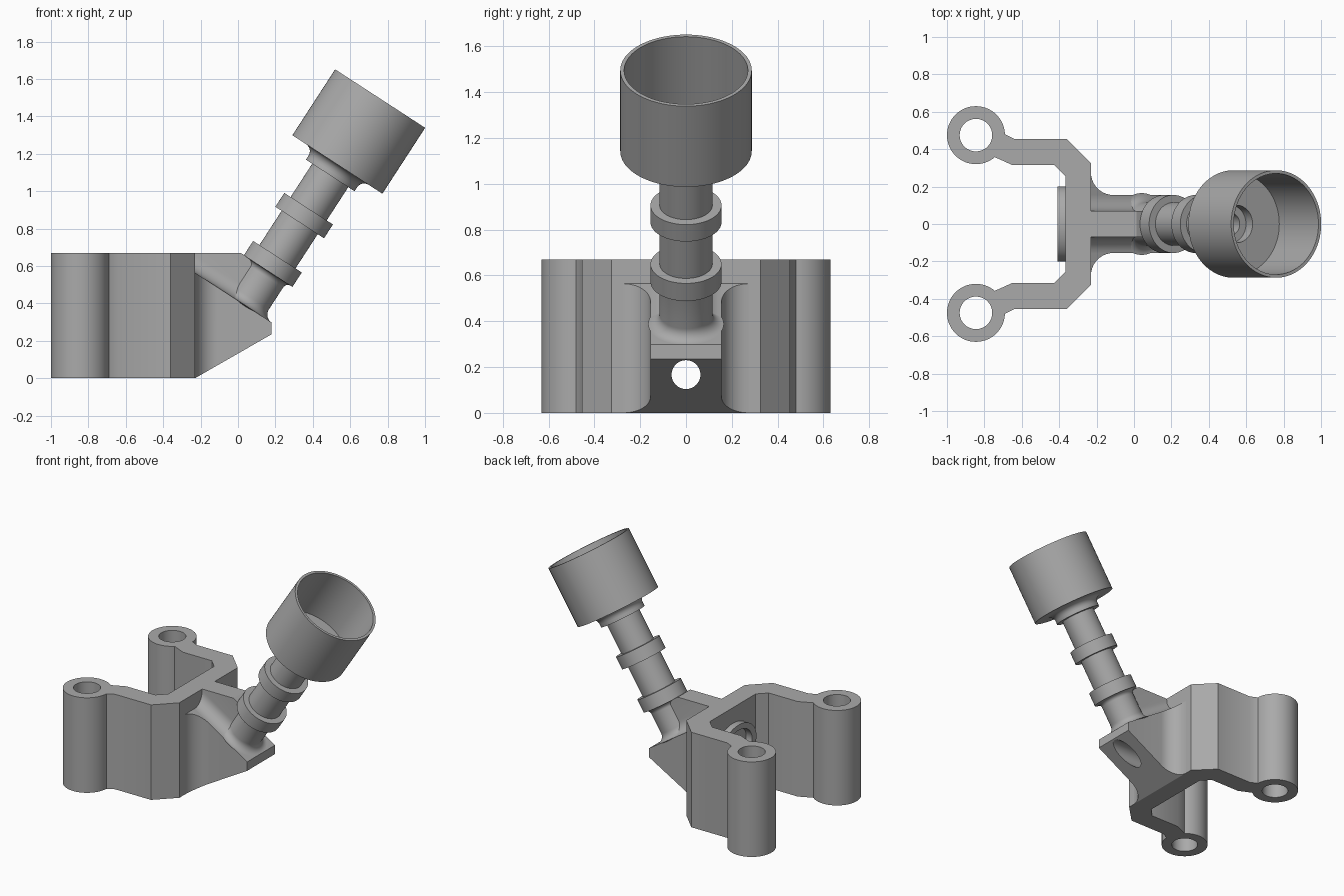
import bpy, bmesh, math
from mathutils import Matrix, Vector

cube = bpy.data.objects.get("Cube")
if cube:
    bpy.data.objects.remove(cube, do_unlink=True)

grey = bpy.data.materials.new("plain grey")
grey.use_nodes = True
grey.diffuse_color = (0.4, 0.4, 0.4, 1)
grey.node_tree.nodes["Principled BSDF"].inputs["Base Color"].default_value = (0.4, 0.4, 0.4, 1)

HEIGHT = 0.67
RIM = Vector((0.76, 0, 1.495))            # centre of the cup rim
TILT = math.radians(33)
AXIS = Vector((math.sin(TILT), 0, math.cos(TILT)))
SEAT = 1.32                               # distance from rim down to the sloped seat
FRAME = Matrix.Translation(RIM) @ Matrix.Rotation(TILT, 4, "Y")


def finish(name, bm, matrix=None):
    """Turn a bmesh into a shaded object."""
    if matrix:
        bm.transform(matrix)
    bmesh.ops.recalc_face_normals(bm, faces=bm.faces)
    mesh = bpy.data.meshes.new(name)
    bm.to_mesh(mesh)
    bm.free()
    mesh.materials.append(grey)
    obj = bpy.data.objects.new(name, mesh)
    bpy.context.collection.objects.link(obj)
    return obj


def smooth(obj):
    bpy.ops.object.select_all(action="DESELECT")
    obj.select_set(True)
    bpy.context.view_layer.objects.active = obj
    bpy.ops.object.shade_smooth_by_angle(angle=math.radians(30))


def extrude(points, vector):
    """Extrude a closed outline of 3D points."""
    bm = bmesh.new()
    face = bm.faces.new([bm.verts.new(p) for p in points])
    new = bmesh.ops.extrude_face_region(bm, geom=[face], use_keep_orig=True)["geom"]
    bmesh.ops.translate(bm, verts=[v for v in new if isinstance(v, bmesh.types.BMVert)], vec=vector)
    return bm


def trim(bm, point, normal):
    """Remove everything on the normal side of a plane and cap the cut."""
    bmesh.ops.bisect_plane(bm, geom=bm.verts[:] + bm.edges[:] + bm.faces[:],
                           plane_co=point, plane_no=normal, clear_outer=True)
    bmesh.ops.holes_fill(bm, edges=[e for e in bm.edges if e.is_boundary])


def lathe(profile, steps=96, loop=False):
    """Revolve (radius, z) points; a zero radius closes on the axis."""
    bm = bmesh.new()
    rings = []
    for r, z in profile:
        count = steps if r > 0 else 1
        rings.append([bm.verts.new((r * math.cos(2 * math.pi * i / steps),
                                    r * math.sin(2 * math.pi * i / steps), z)) for i in range(count)])
    pairs = list(zip(rings, rings[1:])) + ([(rings[-1], rings[0])] if loop else [])
    for a, b in pairs:
        for i in range(steps):
            j = (i + 1) % steps
            corners = [a[i % len(a)], a[j % len(a)], b[j % len(b)], b[i % len(b)]]
            bm.faces.new(list(dict.fromkeys(corners)))
    return bm


def arc(cx, cy, r, start, end, n=10):
    return [(cx + r * math.cos(math.radians(start + (end - start) * i / n)),
             cy + r * math.sin(math.radians(start + (end - start) * i / n))) for i in range(n + 1)]


def drill(obj, cutter):
    mod = obj.modifiers.new("hole", "BOOLEAN")
    mod.operation, mod.solver, mod.object = "DIFFERENCE", "EXACT", cutter
    bpy.context.view_layer.objects.active = obj
    bpy.ops.object.modifier_apply(modifier=mod.name)


# Bracket wall with two arms
half = [(-0.23, 0.325), (-0.36, 0.455), (-0.64, 0.455), (-0.69, 0.48), (-0.735, 0.43),
        (-0.75, 0.36), (-0.65, 0.315), (-0.425, 0.315), (-0.365, 0.255)]
outline = half + [(x, -y) for x, y in reversed(half)]
bracket = finish("bracket_wall", extrude([(x, y, 0) for x, y in outline], (0, 0, HEIGHT)))

# Hollow posts at the arm ends
for side, name in ((1, "left_post"), (-1, "right_post")):
    bm = lathe([(0.087, 0), (0.155, 0), (0.155, HEIGHT), (0.087, HEIGHT)], 64, loop=True)
    smooth(finish(name, bm, Matrix.Translation((-0.845, side * 0.475, 0))))

# Wedge block, flared into the wall, sloped above and below
flank = [(-0.25, 0.275)] + arc(-0.11, 0.275, 0.12, 180, 270) + [(0.18, 0.155)]
plan = flank + [(x, -y) for x, y in reversed(flank)]
bm = extrude([(x, y, 0) for x, y in plan], (0, 0, HEIGHT))
trim(bm, RIM - AXIS * SEAT, AXIS)
trim(bm, (-0.23, 0, 0), (0.235, 0, -0.41))
block = finish("wedge_block", bm)

# Horizontal hole through wall and block
bm = lathe([(0, -1), (0.063, -1), (0.063, 1), (0, 1)], 48)
cutter = finish("hole_cutter", bm, Matrix.Translation((0, 0, 0.167)) @ Matrix.Rotation(math.pi / 2, 4, "Y"))
cutter.hide_render = True
for part in (bracket, block):
    drill(part, cutter)
    smooth(part)
bpy.data.objects.remove(cutter, do_unlink=True)

# Web with coved feet, from wall to tube
cove = [(0.155, -0.01)] + arc(0.153, 0.083, 0.083, 270, 180) + [(0.07, 0.222)]
section = cove + [(-y, h) for y, h in reversed(cove)]
bm = extrude([(-0.6, y, h - SEAT) for y, h in section], (0.6, 0, 0))
bm.transform(FRAME)
trim(bm, (0, 0, HEIGHT), (0, 0, 1))
trim(bm, (-0.25, 0, 0), (-1, 0, 0))
smooth(finish("web", bm))

# Tube with collars, bored from the cup floor
COLLAR, TUBE = 0.155, 0.115
tube = ([(0, -SEAT - 0.005), (0.155, -SEAT - 0.005)]
        + arc(TUBE + 0.05, -SEAT + 0.05, 0.05, 270, 180)
        + arc(TUBE + 0.03, -1.13, 0.03, 180, 90)
        + [(COLLAR, -1.1), (COLLAR, -1.008), (TUBE, -1.008),
           (TUBE, -0.79), (COLLAR, -0.79), (COLLAR, -0.702), (TUBE, -0.702),
           (TUBE, -0.49), (COLLAR, -0.49), (COLLAR, -0.465)]
        + arc(COLLAR + 0.045, -0.465, 0.045, 180, 90))
# Cup continues the same turned profile
cup = [(0.287, -0.42), (0.287, 0), (0.27, 0), (0.27, -0.385), (0.1, -0.385), (0.1, -0.45),
       (0.06, -0.45), (0.06, -1.25), (0, -1.25)]
smooth(finish("cup_and_tube", lathe(tube + cup), FRAME))

# Plain raised oval ring on the inner wall face
bm = lathe([(0.15, 0), (0.2, 0), (0.2, 0.05), (0.15, 0.05)], 64, loop=True)
place = (Matrix.Translation((-0.36, 0, 0.41)) @ Matrix.Diagonal((1, 1, 0.75, 1))
         @ Matrix.Rotation(-math.pi / 2, 4, "Y"))
smooth(finish("raised_ring", bm, place))
